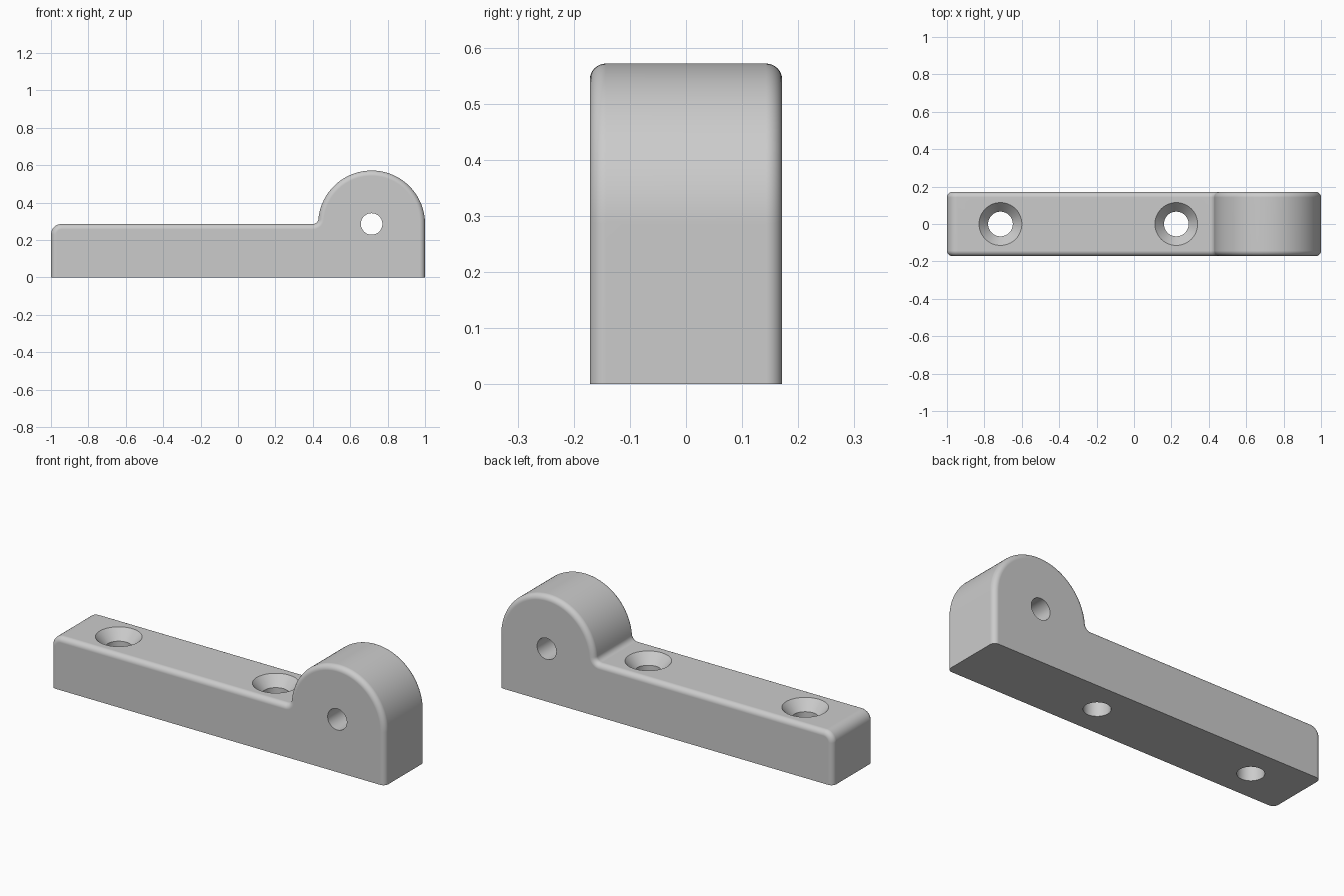
import bpy
import bmesh
from math import sin, cos, pi, asin, sqrt

if "Cube" in bpy.data.objects:
    bpy.data.objects.remove(bpy.data.objects["Cube"], do_unlink=True)

HALF_W = 0.1714      # half width in y
BAR_H = 0.2857       # height of the flat bar
R = 0.2857           # knuckle radius
KX = 1 - R           # knuckle centre in x (its z is BAR_H)
ROUND = 0.0286       # edge rounding and root fillet
END_R = 0.057        # rounding of the bar end
STEPS = 8

grey = bpy.data.materials.new("light_grey")
grey.use_nodes = True
grey.diffuse_color = (0.6, 0.6, 0.6, 1)
grey.node_tree.nodes["Principled BSDF"].inputs["Base Color"].default_value = (0.6, 0.6, 0.6, 1)


def arc(cx, cz, r, a0, a1, n):
    return [(cx + r * cos(a0 + (a1 - a0) * i / n),
             cz + r * sin(a0 + (a1 - a0) * i / n)) for i in range(n + 1)]


def outline(d):
    """Side outline shrunk by d everywhere but along the base."""
    fx = KX - sqrt((R + ROUND) ** 2 - ROUND ** 2)
    tilt = asin(ROUND / (R + ROUND))
    pts = [(-1 + d, 0), (1 - d, 0)]
    pts += arc(KX, BAR_H, R - d, 0, pi - tilt, 56)
    pts += arc(fx, BAR_H + ROUND, ROUND + d, -tilt, -pi / 2, STEPS)
    pts += arc(-1 + END_R, BAR_H - END_R, END_R - d, pi / 2, pi, STEPS)
    return pts


def make_object(name, bm):
    bmesh.ops.recalc_face_normals(bm, faces=bm.faces[:])
    mesh = bpy.data.meshes.new(name)
    bm.to_mesh(mesh)
    bm.free()
    mesh.materials.append(grey)
    obj = bpy.data.objects.new(name, mesh)
    bpy.context.collection.objects.link(obj)
    return obj


def loft(name, rings):
    bm = bmesh.new()
    loops = [[bm.verts.new(p) for p in ring] for ring in rings]
    for a, b in zip(loops, loops[1:]):
        for i in range(len(a)):
            j = (i + 1) % len(a)
            bm.faces.new((a[i], a[j], b[j], b[i]))
    bm.faces.new(loops[0])
    bm.faces.new(loops[-1])
    return make_object(name, bm)


# Bracket body: outlines stacked across the width with rounded side edges
stack = []
for i in range(STEPS + 1):
    a = pi / 2 * i / STEPS
    stack.append((-HALF_W + ROUND * (1 - sin(a)), ROUND * (1 - cos(a))))
stack = stack[::-1]
stack = [(-HALF_W + ROUND * (1 - cos(pi / 2 * i / STEPS)),
          ROUND * (1 - sin(pi / 2 * i / STEPS))) for i in range(STEPS + 1)]
stack += [(-y, d) for y, d in reversed(stack)]
body = loft("hinge_bracket", [[(x, y, z) for x, z in outline(d)] for y, d in stack])

# Cutters: cross pin hole and two countersunk screw holes
cutters = [loft("pin_hole_cutter",
                [[(x, y, z) for x, z in arc(KX, BAR_H, 0.0575, 0, 2 * pi, 40)[:-1]]
                 for y in (-0.3, 0.3)])]
SINK_R, HOLE_R, SINK_D = 0.1145, 0.066, 0.055
slope = (SINK_R - HOLE_R) / SINK_D
screw = [(-0.1, HOLE_R), (BAR_H - SINK_D, HOLE_R), (BAR_H + 0.02, SINK_R + 0.02 * slope)]
for hx in (-0.714, 0.226):
    cutters.append(loft("screw_hole_cutter",
                        [[(x, y, z) for x, y in arc(hx, 0, r, 0, 2 * pi, 48)[:-1]]
                         for z, r in screw]))

bpy.context.view_layer.objects.active = body
body.select_set(True)
for cutter in cutters:
    cutter.hide_render = True
    mod = body.modifiers.new("hole", "BOOLEAN")
    mod.operation = "DIFFERENCE"
    mod.solver = "EXACT"
    mod.object = cutter
    bpy.ops.object.modifier_apply(modifier=mod.name)
    bpy.data.objects.remove(cutter, do_unlink=True)

# Smooth curves, crisp hole rims and base
bpy.ops.object.shade_smooth_by_angle(angle=pi / 6)
weighted = body.modifiers.new("weighted_normals", "WEIGHTED_NORMAL")
weighted.keep_sharp = True
